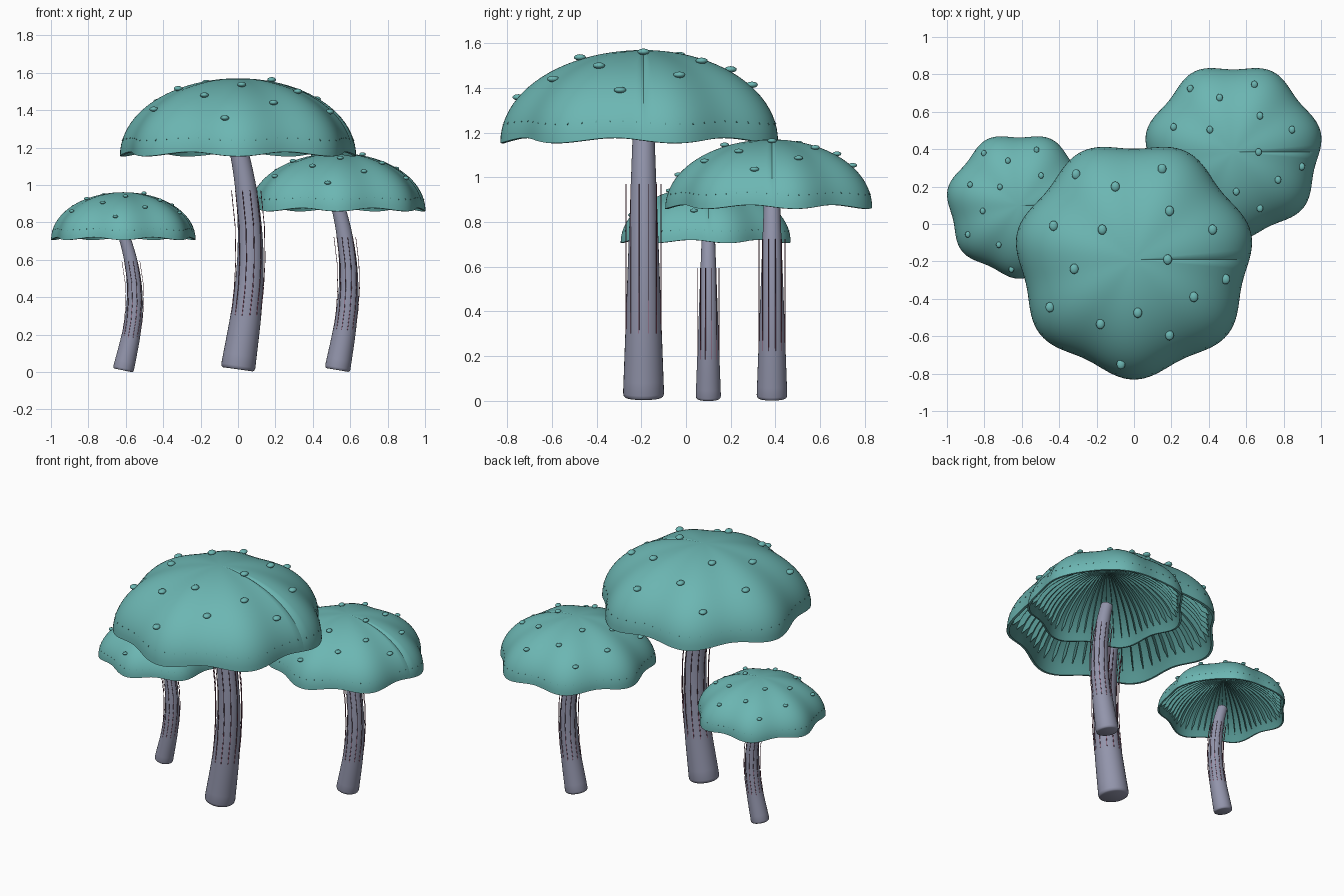
import bpy, bmesh
from math import sin, cos, pi, radians, sqrt, atan2, hypot
from mathutils import Vector, Matrix

default = bpy.data.objects.get("Cube")
if default:
    bpy.data.objects.remove(default, do_unlink=True)


def material(name, color):
    m = bpy.data.materials.new(name)
    m.use_nodes = True
    m.diffuse_color = (*color, 1)
    bsdf = next(n for n in m.node_tree.nodes if n.type == "BSDF_PRINCIPLED")
    bsdf.inputs["Base Color"].default_value = (*color, 1)
    return m


TEAL = material("teal cap", (0.15, 0.47, 0.45))
GILL = material("dark teal gill", (0.085, 0.28, 0.265))
GREY = material("grey lilac stem", (0.29, 0.30, 0.41))
FIBRE = material("plum fibre", (0.28, 0.09, 0.15))

CAP_R, CAP_H, CAP_TOP = 0.617, 0.405, 1.57
CENTRE = Vector((0, 0, 1.1))


def lobe(a):
    """Seven soft lobes around the cap."""
    return sin(7 * a)


def dome(t, a, inset=0.0):
    """Point on the lobed cap: t runs from crown to rim, a is the angle."""
    r = CAP_R * sin(t * pi / 2) * (1 + 0.04 * lobe(a))
    z = CAP_TOP - CAP_H * (1 - cos(t * pi / 2)) - 0.012 * t ** 4 * lobe(a)
    return Vector((r * cos(a), r * sin(a), z)).lerp(CENTRE, inset)


def make_cap(bm, rings=22, seg=140):
    # outer skin from crown to rim, then inner skin back to the crown
    profile = [(i / rings, 0.0) for i in range(1, rings + 1)]
    profile += [(t, 0.025) for t, _ in reversed(profile)]
    rows = []
    for t, d in profile:
        # the two meeting edges dip into a shallow radial seam
        groove = 0.02 * sin(pi * t) if d == 0 else 0
        rows.append([bm.verts.new(dome(t, 2 * pi * j / seg, d + groove * (j % seg == 0)))
                     for j in range(seg + 1)])
    crown, roof = bm.verts.new(dome(0, 0)), bm.verts.new(dome(0, 0, 0.025))
    for j in range(seg):
        bm.faces.new((crown, rows[0][j], rows[0][j + 1]))
        bm.faces.new((roof, rows[-1][j + 1], rows[-1][j])).material_index = 1
        for i, (a, b) in enumerate(zip(rows, rows[1:])):
            f = bm.faces.new((a[j], b[j], b[j + 1], a[j + 1]))
            f.material_index = int(i >= rings)


def make_gills(bm, count=60, steps=12):
    # thin radial blades under the cap, tips just piercing the skin
    half = 0.002
    for k in range(count):
        a = 2 * pi * (k + 0.5) / count
        side = Vector((-sin(a), cos(a), 0)) * half
        loops = []
        for i in range(steps + 1):
            t = 0.085 + 0.795 * i / steps
            tip = i == steps
            top = dome(t, a, -0.005 if tip else 0.015)
            low = dome(t, a, 0.03 if tip else 0.08)
            loops.append([bm.verts.new(p) for p in
                          (top - side, top + side, low + side, low - side)])
        for p, q in zip(loops, loops[1:]):
            for n in range(4):
                bm.faces.new((p[n], p[(n + 1) % 4], q[(n + 1) % 4], q[n]))
        bm.faces.new(loops[0])
        bm.faces.new(loops[-1][::-1])


def tube(bm, path, radii, seg):
    # rings square to a path in the xz plane, closed at both ends
    rows = []
    for i, p in enumerate(path):
        d = (path[min(i + 1, len(path) - 1)] - path[max(i - 1, 0)]).normalized()
        u, v = Vector((d.z, 0, -d.x)), Vector((0, 1, 0))
        rows.append([bm.verts.new(p + radii[i] * (u * cos(2 * pi * j / seg) + v * sin(2 * pi * j / seg)))
                     for j in range(seg)])
    for a, b in zip(rows, rows[1:]):
        for j in range(seg):
            k = (j + 1) % seg
            bm.faces.new((a[j], a[k], b[k], b[j]))
    bm.faces.new(rows[0][::-1])
    bm.faces.new(rows[-1])


STEM = [(0, 0.02), (0.035, 0.25), (0.062, 0.5), (0.066, 0.7), (0.05, 0.92), (0.005, 1.18)]


def stem_x(z):
    """Smooth sideways bend of the stem at a height."""
    total = 0.0
    for i, (xi, zi) in enumerate(STEM):
        term = xi
        for j, (_, zj) in enumerate(STEM):
            if j != i:
                term *= (z - zj) / (zi - zj)
        total += term
    return total


def make_stem(bm, bend, steps=20):
    heights = [0.014, 0.02, 0.034] + [0.034 + 1.146 * i / steps for i in range(1, steps + 1)]
    path = [Vector((bend * stem_x(z), 0, z)) for z in heights]
    radii = [0.093 - 0.037 * z for z in heights]
    radii[0] -= 0.012
    radii[1] -= 0.004
    tube(bm, path, radii, 32)


def make_fibres(bm, bend, count=12):
    # fine strands running up the stem at a constant distance
    zs = [0.3, 0.45, 0.6, 0.78, 0.97]
    for k in range(count):
        a = 2 * pi * (k + 0.5) / count
        off = Vector((cos(a), sin(a), 0)) * 0.081
        tube(bm, [Vector((bend * stem_x(z), 0, z)) + off for z in zs], [0.0022] * 5, 5)


SPOTS = [(-.31, .455), (.15, .485), (-.1, .39), (.19, .26), (.42, .16), (-.43, .18),
         (-.17, .16), (-.32, -.05), (.18, 0), (.49, -.105), (.32, -.2), (-.45, -.255),
         (.02, -.285), (-.18, -.345), (.19, -.405), (-.07, -.56)]


def make_spots(bm):
    # flattened buttons resting on the cap
    for x, y in SPOTS:
        u = hypot(x, y) / (CAP_R * (1 + 0.04 * lobe(atan2(y, x))))
        z = CAP_TOP - CAP_H * (1 - sqrt(1 - u * u)) + 0.01
        bmesh.ops.create_uvsphere(bm, u_segments=16, v_segments=8, radius=1,
                                  matrix=Matrix.Translation((x, y, z))
                                  @ Matrix.Diagonal((0.023, 0.027, 0.014, 1)))


def part(name, build, mats, angle, *args):
    mesh = bpy.data.meshes.new(name)
    bm = bmesh.new()
    build(bm, *args)
    bm.to_mesh(mesh)
    bm.free()
    for m in mats:
        mesh.materials.append(m)
    mesh.shade_smooth()
    mesh.set_sharp_from_angle(angle=radians(angle))
    return name, mesh


SHARED = [part("cap", make_cap, [TEAL, GILL], 40), part("gills", make_gills, [GILL], 30),
          part("cap_spots", make_spots, [TEAL], 60)]

# three sizes of one mushroom, the smaller stems bending more
for label, x, y, size, bend in (("centre", 0, -0.19, 1, 1), ("left", 0.532, 0.385, 0.745, 1.2),
                                ("right", -0.613, 0.1, 0.612, 1.5)):
    stems = [part("stem", make_stem, [GREY], 50, bend),
             part("stem_fibres", make_fibres, [FIBRE], 80, bend)]
    for name, mesh in SHARED + stems:
        obj = bpy.data.objects.new(f"{label}_{name}", mesh)
        obj.location = (x, y, 0)
        obj.scale = (size, size, size)
        bpy.context.collection.objects.link(obj)
